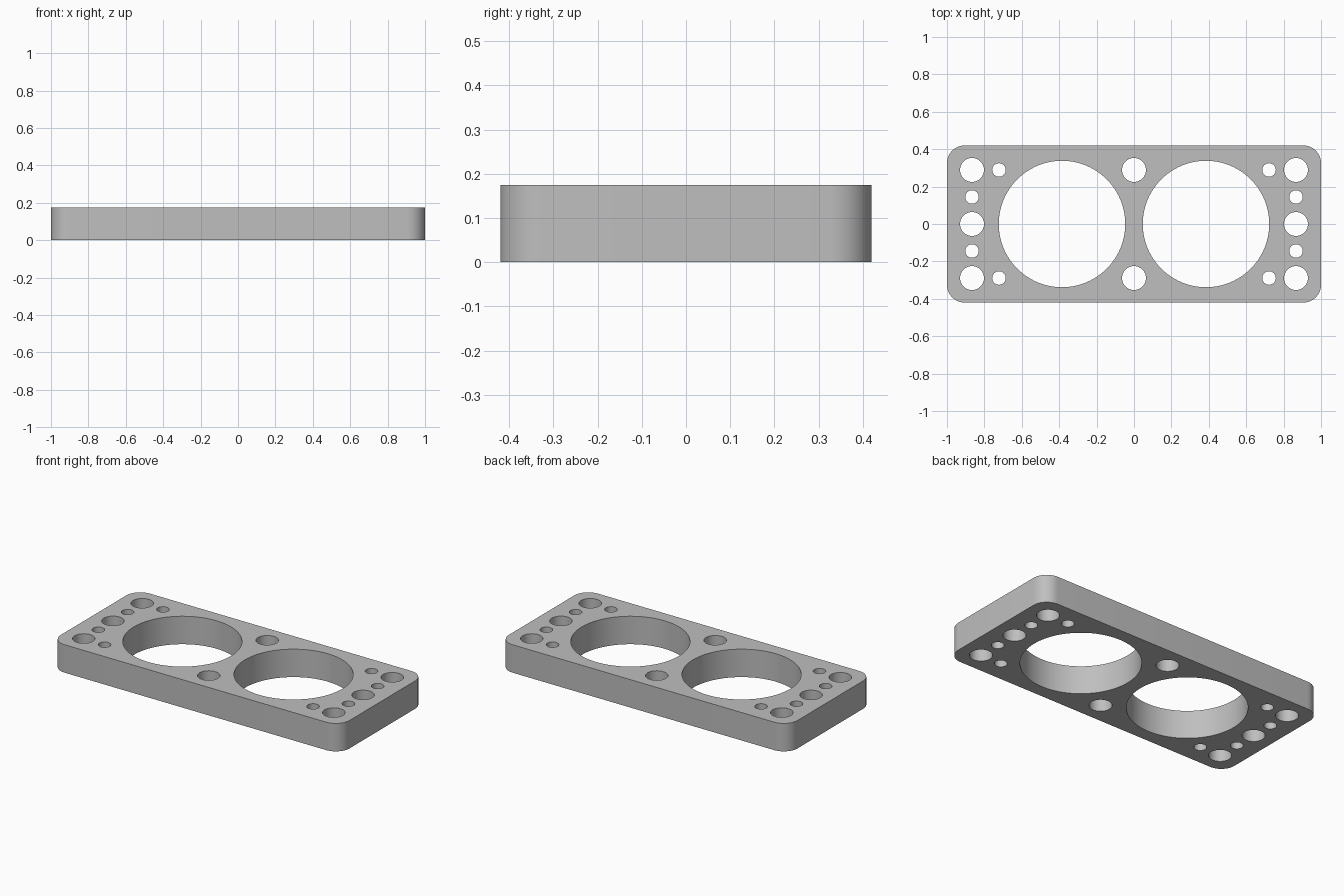
import bpy
import bmesh
from math import cos, sin, pi

cube = bpy.data.objects.get("Cube")
if cube:
    bpy.data.objects.remove(cube, do_unlink=True)

HALF_X, HALF_Y, HEIGHT, CORNER = 1.0, 0.42, 0.175, 0.095


def arc(cx, cy, r, start, sweep, steps):
    return [(cx + r * cos(start + sweep * i / steps),
             cy + r * sin(start + sweep * i / steps)) for i in range(steps + 1)]


def add_loop(curve, points):
    spline = curve.splines.new('POLY')
    spline.points.add(len(points) - 1)
    for p, (x, y) in zip(spline.points, points):
        p.co = (x, y, 0, 1)
    spline.use_cyclic_u = True


def add_hole(curve, x, y, r, steps):
    add_loop(curve, arc(x, y, r, 0, 2 * pi, steps)[:-1])


# Profile: rounded rectangle with through holes
profile = bpy.data.curves.new("plate_profile", 'CURVE')
profile.dimensions = '2D'
profile.fill_mode = 'BOTH'
profile.extrude = HEIGHT / 2

outline = []
for i, (sx, sy) in enumerate([(1, 1), (-1, 1), (-1, -1), (1, -1)]):
    outline += arc(sx * (HALF_X - CORNER), sy * (HALF_Y - CORNER),
                   CORNER, i * pi / 2, pi / 2, 12)
add_loop(profile, outline)

END_X, ROW_Y = 0.866, 0.289
for side in (-1, 1):
    add_hole(profile, side * 0.385, 0, 0.338, 96)          # large openings
    add_hole(profile, side * END_X, 0, 0.064, 40)          # middle end holes
    add_hole(profile, 0, side * ROW_Y, 0.064, 40)          # centre holes
    for row in (-1, 1):
        add_hole(profile, side * END_X, row * ROW_Y, 0.064, 40)       # corner holes
        add_hole(profile, side * END_X, row * ROW_Y / 2, 0.036, 32)   # small end holes
        add_hole(profile, side * 0.722, row * ROW_Y, 0.036, 32)       # small inner holes

# Solid plate from the extruded profile
source = bpy.data.objects.new("plate_source", profile)
bpy.context.collection.objects.link(source)
depsgraph = bpy.context.evaluated_depsgraph_get()
mesh = bpy.data.meshes.new_from_object(source.evaluated_get(depsgraph))
bpy.data.objects.remove(source, do_unlink=True)

bm = bmesh.new()
bm.from_mesh(mesh)
bmesh.ops.remove_doubles(bm, verts=bm.verts, dist=0.0005)
bmesh.ops.translate(bm, verts=bm.verts, vec=(0, 0, HEIGHT / 2))
bmesh.ops.recalc_face_normals(bm, faces=bm.faces)
bm.to_mesh(mesh)
bm.free()

plate = bpy.data.objects.new("drilled_plate", mesh)
mesh.name = "drilled_plate"
bpy.context.collection.objects.link(plate)

# Grey finish
grey = bpy.data.materials.new("grey")
grey.use_nodes = True
color = (0.52, 0.52, 0.52, 1)
grey.diffuse_color = color
grey.node_tree.nodes["Principled BSDF"].inputs["Base Color"].default_value = color
mesh.materials.clear()
mesh.materials.append(grey)

bpy.ops.object.select_all(action='DESELECT')
plate.select_set(True)
bpy.context.view_layer.objects.active = plate
bpy.ops.object.shade_smooth_by_angle(angle=pi / 6)
